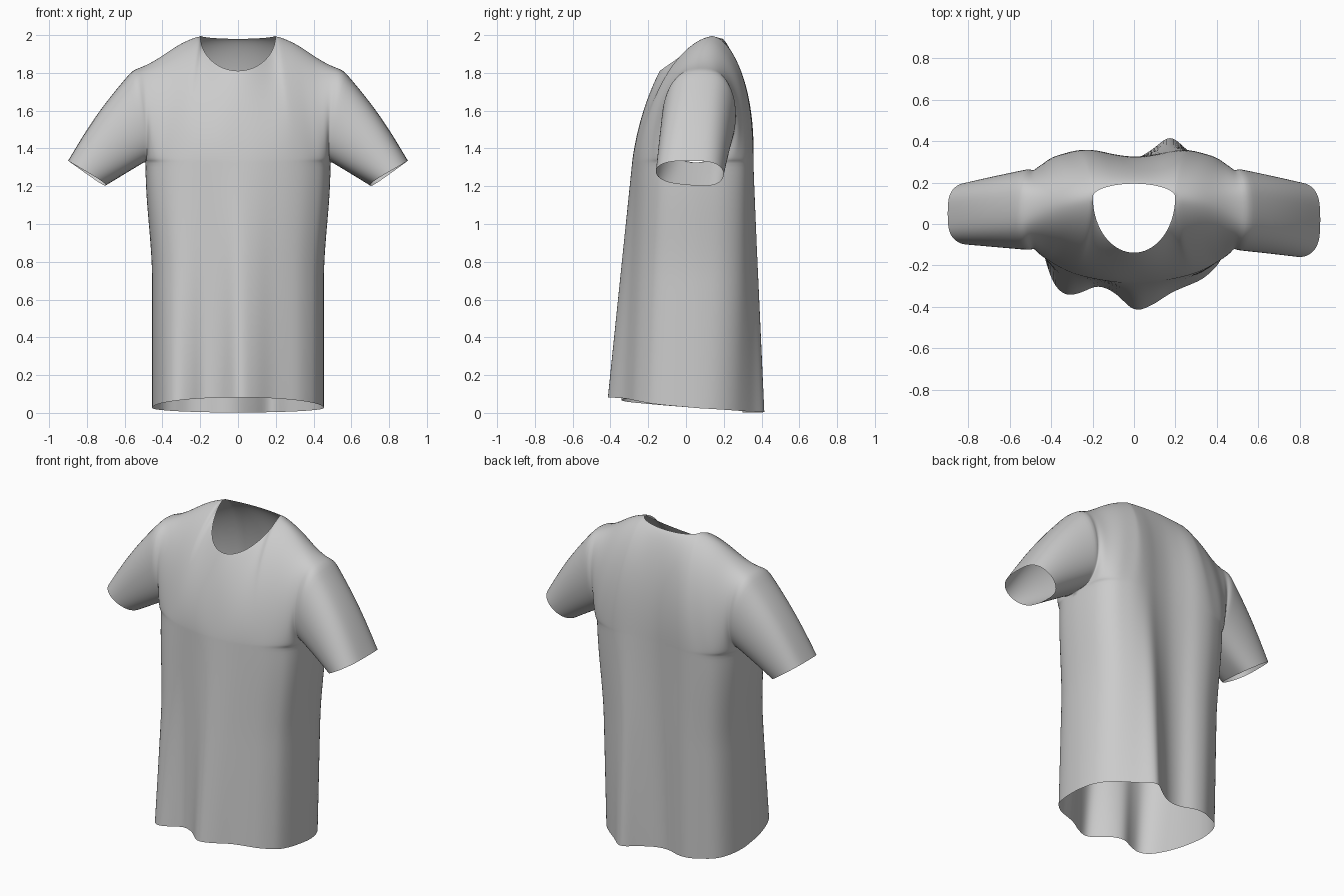
import bpy, bmesh
from math import sin, cos, pi

if "Cube" in bpy.data.objects:
    bpy.data.objects.remove(bpy.data.objects["Cube"])

N, LOW, UP, SLV = 20, 22, 16, 10      # half columns, body rows, yoke rows, sleeve rows
PIT = 1.33                            # armpit height

# cross-section depths at even steps from one side seam to the other
HEM_F = [.05, -.08, -.2, -.3, -.342, -.33, -.3, -.335, -.415,
         -.39, -.335, -.3, -.27, -.225, -.17, -.07, .05]
HEM_B = [.05, .14, .22, .27, .30, .33, .33, .30, .31,
         .36, .42, .36, .31, .26, .2, .13, .05]
half_f = [.05, -.06, -.13, -.175, -.215, -.245, -.265, -.28]
half_b = [.05, .17, .25, .305, .335, .355, .355, .335]
CHEST_F = half_f + [-.285] + half_f[::-1]
CHEST_B = half_b + [.325] + half_b[::-1]


def lerp(a, b, t):
    return a + (b - a) * t


def spline(tab, s):
    """Catmull-Rom lookup, s from -1 to 1"""
    f = (s + 1) / 2 * (len(tab) - 1)
    i = min(int(f), len(tab) - 2)
    t = f - i
    p = [tab[max(0, min(len(tab) - 1, i + k))] for k in (-1, 0, 1, 2)]
    return p[1] + .5 * t * (p[2] - p[0] + t * (2 * p[0] - 5 * p[1] + 4 * p[2] - p[3]
                            + t * (3 * (p[1] - p[2]) + p[3] - p[0])))


def body_point(s, v, back):
    """Lower body, hem (v=0) to armpit (v=1)"""
    hem = spline(HEM_B if back else HEM_F, s)
    chest = spline(CHEST_B if back else CHEST_F, s)
    z = lerp(.026 + (-.024 if back else .056) * cos(s * pi / 2), PIT, v)
    k = max(0, min(1, (z - .7) / .6))
    w = .455 + .035 * k * k * (3 - 2 * k)
    return (w * sin(s * pi / 2), lerp(hem, chest, v), z)


def top_point(s, back):
    """Neckline, then shoulder seam"""
    a, sg = abs(s), (1 if s >= 0 else -1)
    if a <= .45:
        c, x = cos(pi / 2 * a / .45), .2 * sin(pi / 2 * a / .45)
        return (sg * x, .13 + (.065 if back else -.27) * c, 1.998 - (.018 if back else .188) * c)
    q = (a - .45) / .55
    return (sg * (.2 + .36 * q), .13 - .06 * q, 1.998 - .183 * q + .01 * sin(2 * pi * q))


def yoke_point(s, th, back):
    """Chest and upper back, armpit (th=0) to shoulder (th=pi)"""
    t = (1 - cos(th)) / 2
    b, e = body_point(s, 1, back), top_point(s, back)
    # rounded over the shoulder, open at the neck
    k = min(1, abs(s) / .45) ** 2
    power, rnd = (2.4, lerp(.75, .55, k)) if back else (lerp(1.7, 2, k), lerp(1, .65, k))
    f = 1 - max(0, 1 - t ** power) ** rnd
    # carry the body's slope past the armpit
    lean = (b[1] - body_point(s, 0, back)[1]) / 1.3 * (e[2] - PIT) * t * (1 - t) ** 2
    bulge = (.215 if back else -.18) * abs(s) ** 5 * max(0, sin(th)) ** .65
    x = lerp(b[0], e[0], t) - .025 * s ** 5 * sin(th)
    return (x, lerp(b[1], e[1], f) + lean + bulge, lerp(b[2], e[2], t))


def cuff_point(side, th, back):
    t = (1 - cos(th)) / 2
    mid, rad = (.02, .18) if side > 0 else (.05, .15)
    y = mid + (1 if back else -1) * rad * max(0, sin(th)) ** .6
    return (side * lerp(.7, .9, t), y, lerp(1.205, 1.335, t) - .08 * (y - mid) * (1 - t))


bm = bmesh.new()


def add_grid(rows):
    vs = [[bm.verts.new(p) for p in r] for r in rows]
    for a, b in zip(vs, vs[1:]):
        for i in range(len(a) - 1):
            bm.faces.new((a[i], a[i + 1], b[i + 1], b[i]))


columns = [i / N for i in range(-N, N + 1)]
angles = [pi * j / UP for j in range(UP + 1)]

# front and back panels
for back in (False, True):
    add_grid([[body_point(s, j / LOW, back) for s in columns] for j in range(LOW)]
             + [[yoke_point(s, th, back) for s in columns] for th in angles])

# sleeves, lofted from armhole to cuff
for side in (-1, 1):
    loop = [(th, False) for th in angles] + [(th, True) for th in angles[-2::-1]]
    rows = []
    for k in range(SLV + 1):
        w = k / SLV
        row = []
        for th, back in loop:
            a, c = yoke_point(side, th, back), cuff_point(side, th, back)
            p = [lerp(a[i], c[i], w) for i in range(3)]
            lift = .012 * sin(pi * w) * (1 - cos(th)) / 2
            row.append((p[0] + side * lift, p[1], p[2] + lift))
        rows.append(row)
    add_grid(rows)

# sew the seams together
bmesh.ops.remove_doubles(bm, verts=bm.verts, dist=.0004)
bmesh.ops.recalc_face_normals(bm, faces=bm.faces)
mesh = bpy.data.meshes.new("shirt")
bm.to_mesh(mesh)
bm.free()
shirt = bpy.data.objects.new("shirt", mesh)
bpy.context.collection.objects.link(shirt)
for poly in mesh.polygons:
    poly.use_smooth = True
sub = shirt.modifiers.new("soften", 'SUBSURF')
sub.levels = sub.render_levels = 1
